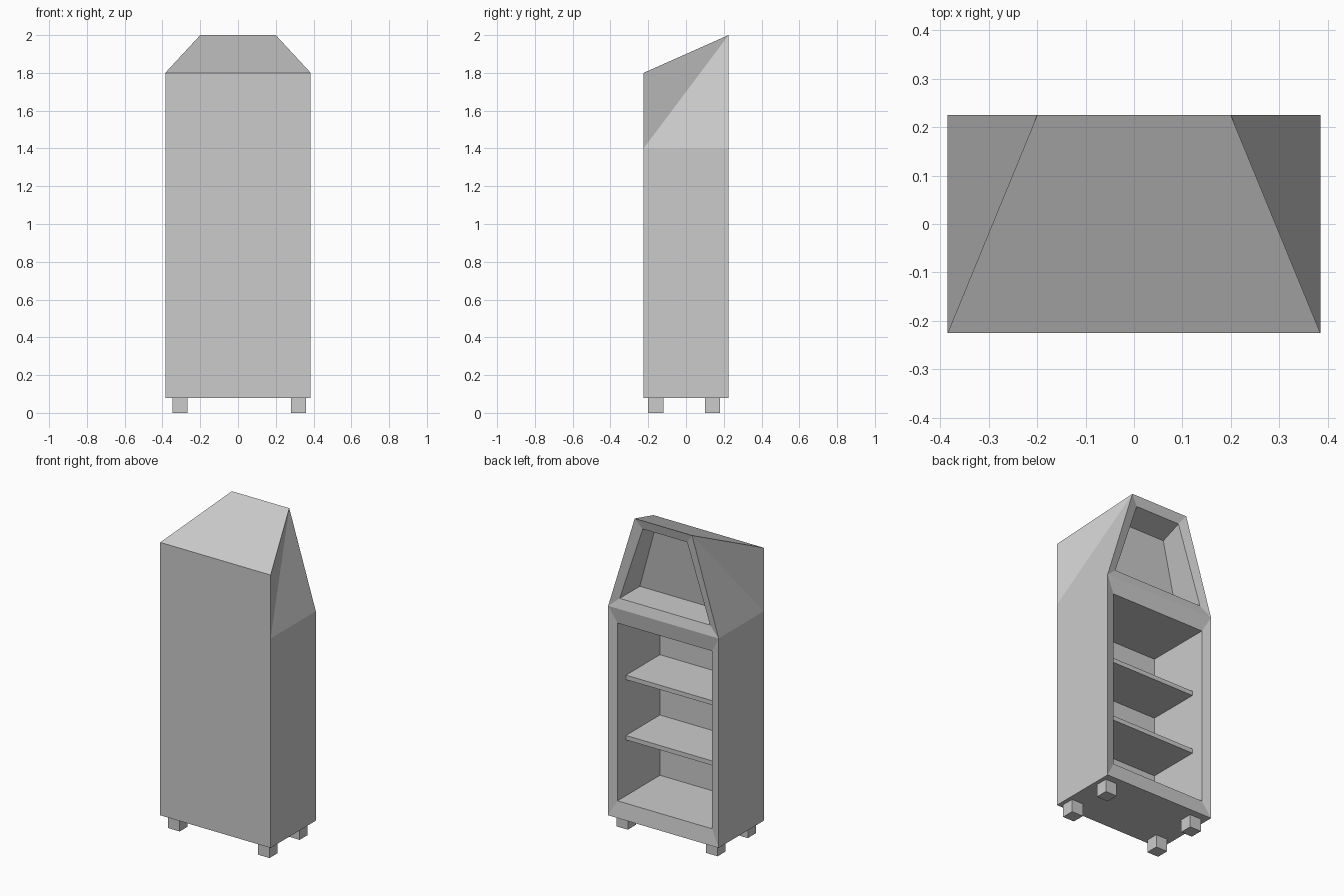
import bpy, bmesh
from mathutils import Vector

if "Cube" in bpy.data.objects:
    bpy.data.objects.remove(bpy.data.objects["Cube"])

W, D = 0.385, 0.225          # half width and half depth of the case
Z0, Z1, Z2, Z3 = 0.08, 1.40, 1.80, 2.00


def finish(bm, name):
    bmesh.ops.recalc_face_normals(bm, faces=bm.faces)
    me = bpy.data.meshes.new(name)
    bm.to_mesh(me)
    bm.free()
    ob = bpy.data.objects.new(name, me)
    bpy.context.collection.objects.link(ob)
    return ob


def box(name, center, size):
    bm = bmesh.new()
    bmesh.ops.create_cube(bm, size=1)
    for v in bm.verts:
        v.co = Vector(center) + v.co * Vector(size)
    return finish(bm, name)


def loop(bm, low, high):
    """Mirrored four-point loop from two (x, y, z) corners."""
    pts = [(-low[0], *low[1:]), low, high, (-high[0], *high[1:])]
    return [bm.verts.new(p) for p in pts]


def recess(bm, outer, *loops):
    """Bridge the outer loop through each inner loop, then cap the end."""
    for corners in loops:
        inner = loop(bm, *corners)
        for i in range(4):
            j = (i + 1) % 4
            bm.faces.new((outer[i], outer[j], inner[j], inner[i]))
        outer = inner
    bm.faces.new(outer)


# Case: box body with a sloping, tapered hood
bm = bmesh.new()
base_f, mid_f = [[bm.verts.new((s * W, -D, z)) for s in (-1, 1)] for z in (Z0, Z1)]
top_f = [bm.verts.new((s * W, -D, Z2)) for s in (-1, 1)]
back = loop(bm, (W, D, Z0), (W, D, Z1))
base_b, mid_b = back[:2], [back[3], back[2]]
top_b = [bm.verts.new((s * 0.2, D, Z3)) for s in (-1, 1)]
bm.faces.new((*base_f, base_b[1], base_b[0]))
bm.faces.new((*base_f, mid_f[1], mid_f[0]))
bm.faces.new((*mid_f, top_f[1], top_f[0]))
bm.faces.new((*top_f, top_b[1], top_b[0]))
for i in (0, 1):
    bm.faces.new((base_f[i], base_b[i], mid_b[i], mid_f[i]))
    bm.faces.new((mid_f[i], mid_b[i], top_b[i]))
    bm.faces.new((mid_f[i], top_b[i], top_f[i]))

# Lower shelf compartment, open to the back
recess(bm, back,
       ((0.33, 0.21, 0.18), (0.33, 0.21, 1.30)),
       ((0.33, -0.212, 0.18), (0.33, -0.212, 1.30)))
# Upper hood compartment
recess(bm, [*mid_b, top_b[1], top_b[0]],
       ((0.315, 0.21, 1.46), (0.155, 0.21, 1.94)),
       ((0.315, 0.01, 1.46), (0.168, 0.06, 1.90)))
finish(bm, "cabinet_case")

# Shelves
for i, z in enumerate((0.56, 0.94)):
    box(f"shelf_{i + 1}", (0, -0.044, z - 0.014), (0.664, 0.34, 0.028))

# Feet
for xn, x in (("left", -0.307), ("right", 0.32)):
    for yn, y in (("front", -0.16), ("back", 0.14)):
        box(f"foot_{yn}_{xn}", (x, y, 0.04), (0.08, 0.08, 0.08))
